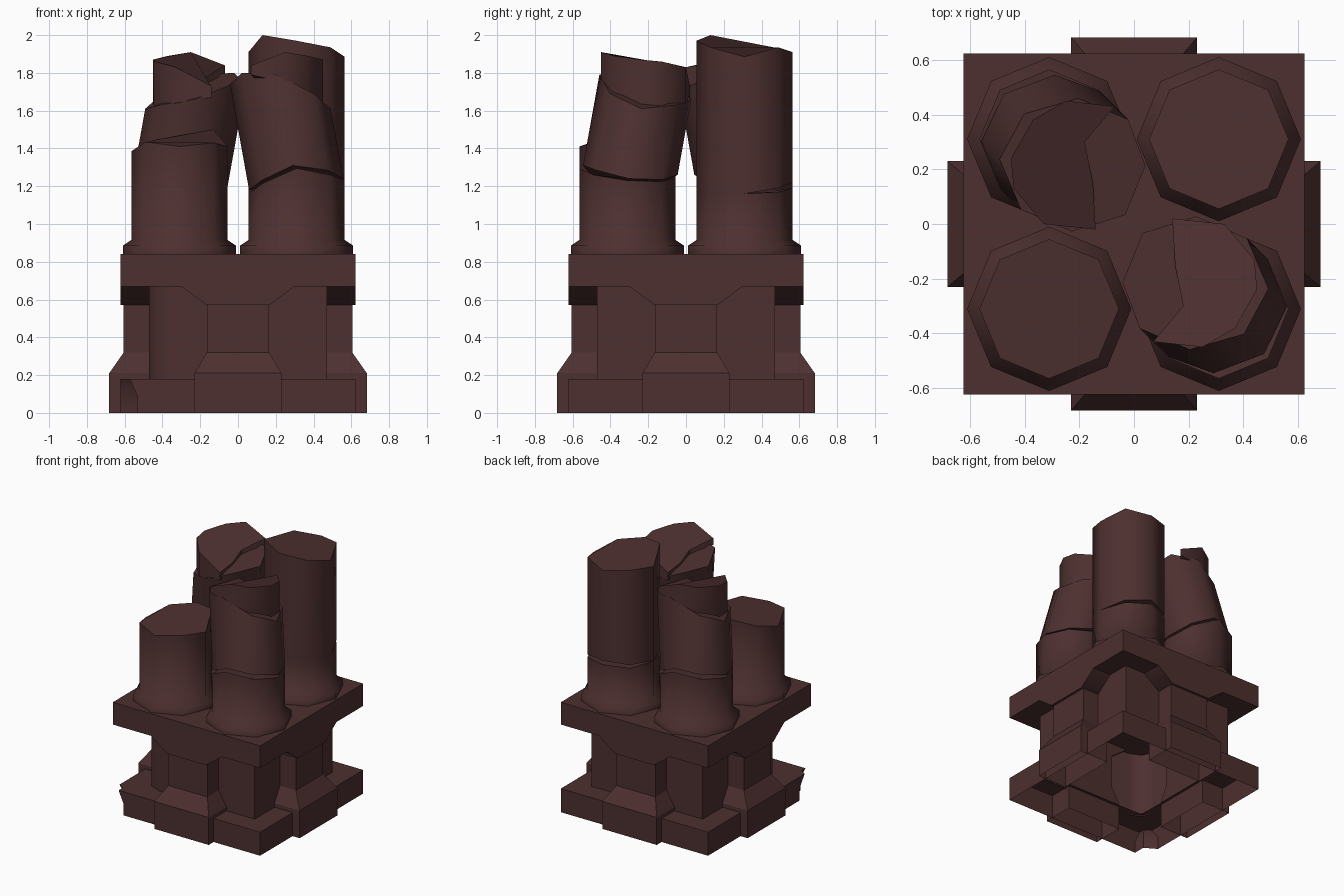
import bpy, bmesh, math

if "Cube" in bpy.data.objects:
    bpy.data.objects.remove(bpy.data.objects["Cube"])

stone = bpy.data.materials.new("dark_red_brown_stone")
stone.diffuse_color = (0.075, 0.029, 0.029, 1)
stone.use_nodes = True
stone.node_tree.nodes["Principled BSDF"].inputs["Base Color"].default_value = stone.diffuse_color


def loft(name, rings, bottom=True, top=True, turn=0.0, smooth=48):
    """Skin a stack of equal-length counter-clockwise rings, with optional end caps."""
    bm = bmesh.new()
    loops = [[bm.verts.new(p) for p in ring] for ring in rings]
    n = len(rings[0])
    for a, b in zip(loops, loops[1:]):
        for i in range(n):
            j = (i + 1) % n
            bm.faces.new((a[i], a[j], b[j], b[i]))
    if bottom:
        bm.faces.new(loops[0][::-1])
    if top:
        bm.faces.new(loops[-1])
    mesh = bpy.data.meshes.new(name)
    bm.to_mesh(mesh)
    bm.free()
    mesh.materials.append(stone)
    mesh.shade_smooth()
    mesh.set_sharp_from_angle(angle=math.radians(smooth))
    ob = bpy.data.objects.new(name, mesh)
    ob.rotation_euler.z = turn
    bpy.context.collection.objects.link(ob)
    return ob


def square(h, z):
    return [(-h, -h, z), (h, -h, z), (h, h, z), (-h, h, z)]


def rect(w, depth, z, inner=0.44):
    return [(-w, -depth, z), (w, -depth, z), (w, -inner, z), (-w, -inner, z)]


def octagon(cx, cy, r, heights, lean=0.0, z0=1.2):
    """Eight-sided ring with a height per corner, leaning towards -x, +y."""
    pts = []
    for k in range(8):
        a = k * math.pi / 4
        z = heights[k]
        s = lean * (z - z0)
        pts.append((cx + r * math.cos(a) - s, cy + r * math.sin(a) + s, z))
    return pts


# Plinth, open underneath, with a chipped front left corner
def plinth_ring(h, z, chip):
    return [(-h, -h + chip * 1.6, z), (-h + chip, -h + chip, z), (-h + chip, -h, z),
            (h, -h, z), (h, h, z), (-h, h, z)]


P = 0.623
loft("plinth", [plinth_ring(P, 0, 0.09), plinth_ring(P, 0.09, 0.09),
                plinth_ring(P, 0.18, 0.05), plinth_ring(0.42, 0.18, 0.01)],
     bottom=False, top=False)

# Core of the pedestal with a worn front left corner
outline = [(-0.47, -0.34), (-0.43, -0.43), (-0.34, -0.47),
           (0.47, -0.47), (0.47, 0.47), (-0.47, 0.47)]
loft("pedestal_core", [[(x, y, z) for x, y in outline] for z in (0.17, 0.68)],
     bottom=False, top=False)

# Pilasters and flared brackets on the four sides
for i in range(4):
    t = i * math.pi / 2
    loft("pilaster", [rect(0.23, 0.682, 0), rect(0.23, 0.682, 0.21),
                      rect(0.165, 0.605, 0.32), rect(0.165, 0.605, 0.57)],
         bottom=False, top=False, turn=t, smooth=30)
    loft("bracket", [rect(0.165, P, 0.57), rect(0.30, P, 0.67)],
         top=False, turn=t)

# Top slab
loft("top_slab", [square(P, 0.67), square(P, 0.84)])

# Columns
C, R = 0.31, 0.255


def foot(cx, cy):
    """Moulded foot shared by all columns."""
    return [octagon(cx, cy, r, [z] * 8)
            for r, z in ((0.30, 0.83), (0.30, 0.885), (R, 0.915))]


# Tall back right column, cracked on its back, and short front left column
tall_top = [1.885, 1.935, 1.91, 1.93, 1.91, 2.0, 1.97, 1.935]
crack_low = [1.16, 1.17, 1.19, 1.18, 1.19, 1.18, 1.17, 1.16]
crack_high = [1.16, 1.19, 1.22, 1.205, 1.195, 1.18, 1.17, 1.16]
loft("tall_column_lower", foot(C, C) + [octagon(C, C, R, crack_low)],
     bottom=False, smooth=62)
loft("tall_column_upper", [octagon(C, C, R, crack_high), octagon(C, C, R, tall_top)])
loft("short_column", foot(C, C) + [octagon(C, C, R, [z - 0.5 for z in tall_top])],
     bottom=False, turn=math.pi, smooth=62)

# Broken leaning columns: front right, and the same turned half way round at back left
low_top = [1.23, 1.225, 1.24, 1.20, 1.16, 1.215, 1.295, 1.26]
mid_bottom = [1.24, 1.235, 1.26, 1.22, 1.18, 1.23, 1.31, 1.285]
mid_top = [1.61, 1.63, 1.66, 1.74, 1.74, 1.80, 1.79, 1.69]
# Shard corners: x, y, lower height, upper height; its top slopes down to the break
shard = [(0.07, -0.43, 1.79, 1.84), (0.25, -0.45, 1.75, 1.91), (0.37, -0.38, 1.67, 1.89),
         (0.45, -0.24, 1.61, 1.87), (0.44, -0.13, 1.61, 1.86), (0.33, 0.0, 1.64, 1.83),
         (0.14, 0.02, 1.67, 1.73), (0.15, -0.15, 1.67, 1.74), (0.18, -0.30, 1.68, 1.77)]
for t in (0, math.pi):
    loft("leaning_column_base", foot(C, -C) + [octagon(C, -C, R, low_top)],
         bottom=False, turn=t, smooth=62)
    loft("leaning_column_middle", [octagon(C, -C, R, mid_bottom, 0.18),
                                   octagon(C, -C, R, mid_top, 0.18)], turn=t)
    loft("leaning_column_shard", [[(x, y, a) for x, y, a, b in shard],
                                  [(x, y, b) for x, y, a, b in shard]], turn=t)
